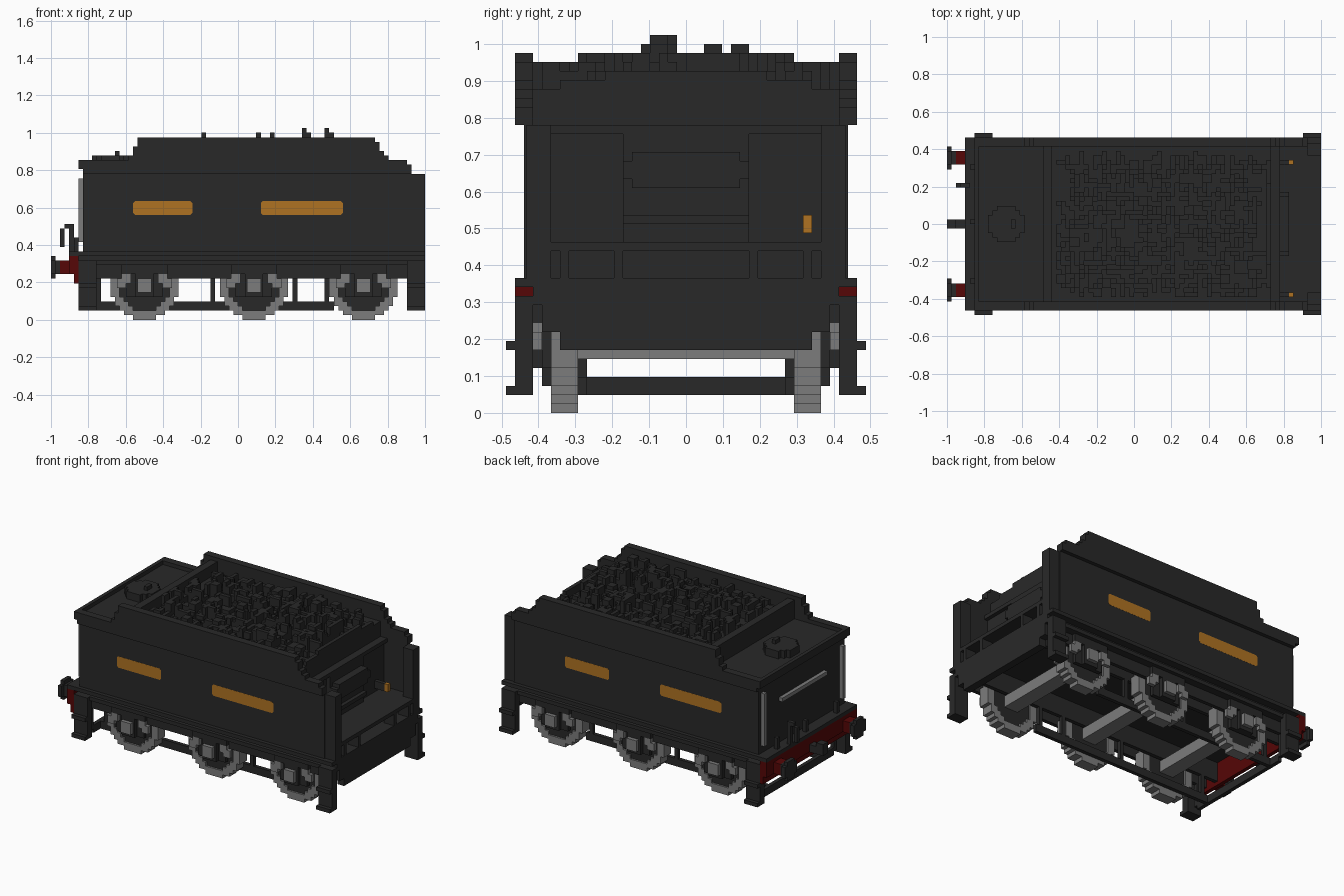
import bpy
import math
import random

random.seed(4)
U = 2 / 82          # edge of one block; all sizes below are in blocks

old = bpy.data.objects.get("Cube")
if old:
    bpy.data.objects.remove(old, do_unlink=True)


def material(name, rgb):
    m = bpy.data.materials.new(name)
    m.use_nodes = True
    m.diffuse_color = (*rgb, 1)
    node = m.node_tree.nodes["Principled BSDF"]
    node.inputs["Base Color"].default_value = (*rgb, 1)
    node.inputs["Roughness"].default_value = 0.8
    return m


BLACK = material("soot black", (0.0215, 0.0215, 0.0215))
GREY = material("steel grey", (0.2, 0.2, 0.2))
RED = material("beam red", (0.092, 0.002, 0.002))
GOLD = material("brass", (0.43, 0.17, 0.016))


def build(name, verts, faces, mat):
    mesh = bpy.data.meshes.new(name)
    mesh.from_pydata([(x * U, y * U, z * U) for x, y, z in verts], [], faces)
    mesh.materials.append(mat)
    ob = bpy.data.objects.new(name, mesh)
    bpy.context.collection.objects.link(ob)
    return ob


def boxes(name, items, mat):
    """One object from boxes given as (x0, x1, y0, y1, z0, z1)."""
    verts, faces = [], []
    for x0, x1, y0, y1, z0, z1 in items:
        n = len(verts)
        verts += [(x, y, z) for z in (z0, z1)
                  for x, y in ((x0, y0), (x1, y0), (x1, y1), (x0, y1))]
        faces += [(n + 3, n + 2, n + 1, n), (n + 4, n + 5, n + 6, n + 7)]
        for k in range(4):
            j = (k + 1) % 4
            faces.append((n + k, n + j, n + j + 4, n + k + 4))
    return build(name, verts, faces, mat)


def both(items):
    """Add the copy of each box on the other side of the centre line."""
    return items + [(a, b, -d, -c, e, f) for a, b, c, d, e, f in items]


def prism(name, outline, y0, y1, mat):
    """Extrude an (x, z) outline, given anticlockwise, along y."""
    n = len(outline)
    verts = [(x, y, z) for y in (y0, y1) for x, z in outline]
    faces = [tuple(range(n)), tuple(range(2 * n - 1, n - 1, -1))]
    for k in range(n):
        j = (k + 1) % n
        faces.append((j, k, k + n, j + n))
    return build(name, verts, faces, mat)


def disc_runs(r_in, r_out):
    """Rows of a blocky disc or ring as (start, end, row)."""
    runs, n = [], int(r_out)
    for row in range(-n, n + 1):
        start = None
        for col in range(-n, n + 2):
            inside = r_in < math.hypot(col, row) <= r_out
            if inside and start is None:
                start = col
            elif not inside and start is not None:
                runs.append((start - 0.5, col - 0.5, row))
                start = None
    return runs


# Tank with an overhanging top, side sheets and corner posts
boxes("tank", [(-34, 31, -18, 18, 15, 31)], BLACK)
boxes("tank_top", [(-34, 32, -18, 18, 31, 32)], BLACK)
boxes("rear_deck", [(-34, -20, -17, 17, 32, 34)], BLACK)
boxes("side_sheets", both([(31, 38, 17, 18, 15, 32)]), BLACK)
boxes("corner_posts", both([(38, 41, 15, 17.7, 15, 32)]), BLACK)

# Flared upper sides with stepped ends
flare = [(-34, 32), (38, 32), (38, 34), (37, 34), (37, 35), (33, 35),
         (33, 36), (32, 36), (32, 37), (31, 37), (31, 39), (30, 39),
         (30, 40), (-22, 40), (-22, 38), (-23, 38), (-23, 36), (-24, 36),
         (-24, 35), (-35, 35), (-35, 33), (-34, 33)]
for label, y in (("right", -19), ("left", 17)):
    prism("flared_side_" + label, flare, y, y + 2, BLACK)
boxes("rear_rim", [(-35, -34, -17, 17, 33, 35)], BLACK)

# Coal space, its front wall rising in steps to the middle
boxes("coal_rear_wall", [(-20, -18, -17, 17, 32, 39)], BLACK)
boxes("coal_front_wall", [(29, 30, -w, w, 32, h)
                          for w, h in ((17, 36), (14, 37), (9, 38))], BLACK)
boxes("coal_bed", [(-18, 29, -17, 17, 32, 36)], BLACK)
lumps = []
for _ in range(520):
    x, y = random.randint(-17, 26), random.randint(-16, 13)
    w, d = random.choice(((1, 1), (1, 2), (2, 1), (2, 2), (1, 3), (3, 1)))
    h = random.choice((37, 38, 38, 39, 40) if -12 <= y < 10 else (37, 37, 38, 39))
    lumps.append((x, x + w, y, y + d, 36, h))
for x, y, h in ((-8, 5, 41), (4, 2, 41), (7, -5, 41), (14, -3, 42), (19, -4, 42)):
    lumps.append((x, x + 2, y, y + 2, 36, h - 1))
    lumps.append((x, x + 1, y, y + 2, h - 1, h))
boxes("coal_lumps", lumps, BLACK)

# Water filler on the rear deck
boxes("filler_cap", [(-28 - a, -28 + a, -b, b, 34, 36)
                     for a, b in ((4, 2), (3, 3), (2, 4))], BLACK)
boxes("filler_knob", [(-27, -26, -1, 1, 36, 37)], BLACK)

# Shovelling end: deck, slotted locker front, door and valve handles
boxes("front_deck", [(31, 41, -17, 17, 18, 19)], BLACK)
boxes("locker_posts", both([(38, 41, 13, 14, 15, 18), (38, 41, 7, 8, 15, 18)]), BLACK)
boxes("coal_door_frame", [(31, 32, -7, 7, 19, 31), (32, 33, -7, 7, 21, 22)], BLACK)
boxes("coal_door", [(32, 34, -6, 6, 25, 29), (32, 34, -7, 7, 26, 28)], BLACK)
boxes("valve_stands", [(31, 34, 13, 14, 20, 22), (31, 34, -16, -15, 20, 22)], BLACK)
boxes("valve_handles", [(34, 35, 13, 14, 20, 22), (34, 35, -16, -15, 20, 22)], GOLD)

# Blank side plates, arranged alike when seen from either side
for label, s in (("right", -1), ("left", 1)):
    for kind, x0, x1 in (("short", -23, -10), ("long", 5, 23)):
        a, b = sorted((-s * x0, -s * x1))
        c = 0.4
        shape = [(a + c, 23), (b - c, 23), (b, 23 + c), (b, 26 - c),
                 (b - c, 26), (a + c, 26), (a, 26 - c), (a, 23 + c)]
        y0, y1 = sorted((s * 18, s * 18.03))
        prism("brass_plate_%s_%s" % (kind, label), shape, y0, y1, GOLD)

# Footplate, frames and end plate
boxes("footplate", [(-37, 41, -19, 19, 14, 15)], BLACK)
boxes("side_frames", both([(-35, 41, 15, 16, 9, 14), (-35, 41, 16, 17, 12, 14),
                           (-35, 41, 17, 18, 12, 13)]), BLACK)
boxes("inner_frames", both([(-35, 39, 11, 12, 9, 14)]), BLACK)
boxes("front_end_plate", [(39, 41, -14, 14, 7, 9), (39, 41, -16, 16, 9, 14)], BLACK)

# Corner steps
for label, x0, x1 in (("rear", -35, -31), ("front", 37, 41)):
    boxes(label + "_steps", both([(x0, x1, 17, 19, 2, 13),
                                  (x0, x1, 19, 20, 2, 3),
                                  (x0, x1, 19, 20, 7, 8)]), BLACK)

# Wheelsets with axleboxes
for label, cx in (("rear", -20.5), ("middle", 3.5), ("front", 27.5)):
    rim = [(cx + a, cx + b, 12, 15, r + 7, r + 8) for a, b, r in disc_runs(5.5, 7.5)]
    web = [(cx + a, cx + b, 12.5, 14.5, r + 7, r + 8) for a, b, r in disc_runs(-1, 5.5)]
    boxes(label + "_wheel_rims", both(rim), GREY)
    boxes(label + "_wheel_webs", both(web), BLACK)
    boxes(label + "_axle", [(cx - 2, cx + 2, -12.5, 12.5, 6, 9)], GREY)
    boxes(label + "_axleboxes", both([(cx - 1.5, cx + 1.5, 17, 18, 6, 9)]), GREY)
    hangers = []
    for s in (-1, 1):
        for near, far, z in ((4, 6, 7), (3, 6, 8), (3, 5, 9)):
            a, b = sorted((cx + s * near, cx + s * far))
            hangers.append((a, b, 16, 17, z, z + 1))
    boxes(label + "_spring_hangers", both(hangers), GREY)
    boxes(label + "_horn_guides", both([(cx - 4, cx + 4, 15, 16, 5, 9),
                                        (cx - 2, cx + 2, 16, 17, 5, 10),
                                        (cx - 5, cx + 5, 16, 17, 10, 12)]), BLACK)

# Brake rigging
boxes("brake_rods", both([(-33, 21, 11, 12, 2, 4)]), BLACK)
boxes("brake_cross_beam", [(-33, -32, -15, 15, 2, 4)], BLACK)
boxes("brake_beam_uprights", both([(-33, -32, 15, 16, 3, 9)]), BLACK)
boxes("brake_hangers", both([(x, x + 1, 11, 12, 4, 11)
                             for x in (-31, -6, 12, 19)]), BLACK)

# Rear beam, buffers and coupling
boxes("buffer_beam", [(-36, -35, -19, 19, 8, 14), (-37, -36, -19, 19, 10, 14)], RED)
boxes("buffer_shanks", both([(-39, -36, 13, 16, 10, 13)]), RED)
boxes("buffer_collars", both([(-40, -39, 13, 16, 10, 13)]), BLACK)
boxes("buffer_heads", both([(-41, -40, 12, 17, 10, 13),
                            (-41, -40, 13, 16, 9, 10),
                            (-41, -40, 13, 16, 13, 14)]), BLACK)
boxes("coupling_hook", [(-41, -36, -1, 1, 10, 12), (-41, -39, -1, 1, 12, 13)], BLACK)
boxes("brake_pipe", [(-37, -36, 8, 9, 15, 21), (-38, -37, 8, 9, 20, 21),
                     (-39, -38, 8, 9, 16, 20)], BLACK)
boxes("lamp_irons", [(-36, -35, y, y + 1, 15, 18) for y in (-13, 0, 12)], BLACK)

# Rear handrails
boxes("upright_handrails", both([(-35, -34, 16, 17, 17, 31)]), GREY)
boxes("cross_handrail", [(-35, -34, -9.5, 9.5, 26, 27)], GREY)
